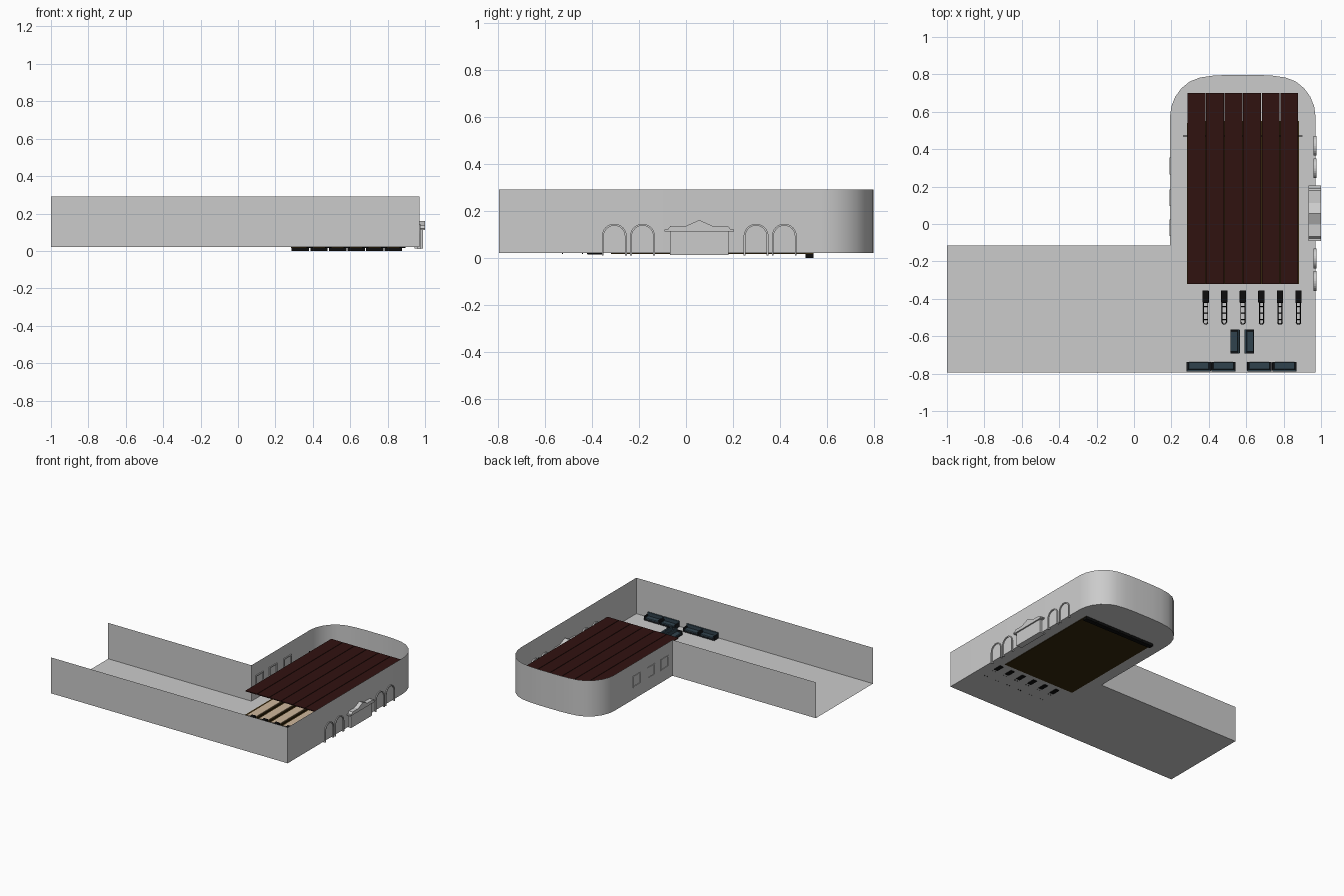
import bpy, bmesh, math

if "Cube" in bpy.data.objects:
    bpy.data.objects.remove(bpy.data.objects["Cube"])

def mat(name, c):
    m = bpy.data.materials.new(name)
    m.diffuse_color = (*c, 1)
    m.use_nodes = True
    m.node_tree.nodes["Principled BSDF"].inputs["Base Color"].default_value = m.diffuse_color
    return m

RED = mat("dark_red", (0.03, 0.006, 0.005))
WOOD = mat("pale_wood", (0.62, 0.47, 0.33))
BROWN = mat("dark_brown", (0.035, 0.02, 0.004))
BLACK = mat("black", (0.004, 0.004, 0.004))
BLUE = mat("slate_blue", (0.03, 0.055, 0.075))
FRAME = mat("couch_frame", (0.01, 0.012, 0.015))

def finish(name, bm, m=None):
    bmesh.ops.recalc_face_normals(bm, faces=bm.faces)
    me = bpy.data.meshes.new(name)
    bm.to_mesh(me)
    bm.free()
    o = bpy.data.objects.new(name, me)
    bpy.context.collection.objects.link(o)
    if m:
        me.materials.append(m)
    return o

def box(name, x0, x1, y0, y1, z0, z1, m=None, bevel=0):
    bm = bmesh.new()
    bmesh.ops.create_cube(bm, size=1)
    for v in bm.verts:
        v.co = ((x0 + x1) / 2 + v.co.x * (x1 - x0),
                (y0 + y1) / 2 + v.co.y * (y1 - y0),
                (z0 + z1) / 2 + v.co.z * (z1 - z0))
    if bevel:
        bmesh.ops.bevel(bm, geom=bm.edges[:], offset=bevel, segments=2, affect='EDGES', profile=0.5)
    return finish(name, bm, m)

def extrude_x(name, pts, x0, x1, m=None):
    """Solid from a (y, z) profile."""
    bm = bmesh.new()
    f = bm.faces.new([bm.verts.new((x0, y, z)) for y, z in pts])
    r = bmesh.ops.extrude_face_region(bm, geom=[f])
    for v in r['geom']:
        if isinstance(v, bmesh.types.BMVert):
            v.co.x = x1
    return finish(name, bm, m)

def smooth(o):
    bpy.ops.object.select_all(action='DESELECT')
    o.select_set(True)
    bpy.context.view_layer.objects.active = o
    bpy.ops.object.shade_smooth_by_angle(angle=math.radians(40))

# Room shell: L-shaped floor and thin walls, open at the left end
right = [(0.97, 0.58), (0.963, 0.63), (0.943, 0.68), (0.91, 0.725),
         (0.865, 0.762), (0.81, 0.783), (0.74, 0.793), (0.66, 0.797)]
left = [(1.163 - x, y) for x, y in reversed(right)]
outline = [(-1, -0.795), (0.97, -0.795)] + right + left + [(0.193, -0.115), (-1, -0.115)]
bm = bmesh.new()
bm.faces.new([bm.verts.new((x, y, 0.02)) for x, y in outline])
finish("floor", bm)
bm = bmesh.new()
lo = [bm.verts.new((x, y, 0.02)) for x, y in outline]
hi = [bm.verts.new((x, y, 0.29)) for x, y in outline]
for i in range(len(outline) - 1):
    bm.faces.new((lo[i], lo[i + 1], hi[i + 1], hi[i]))
smooth(finish("walls", bm))

# Lanes, gutters, overhead panels and ball returns
X0, STEP = 0.284, 0.0993
box("lane_base", X0, X0 + 6 * STEP, -0.32, 0.54, 0.016, 0.021, BROWN)
for i in range(6):
    a = X0 + i * STEP
    b = a + STEP
    box("lane", a + 0.018, b - 0.018, -0.32, 0.51, 0.0205, 0.024, WOOD)
    box("lane_divider", b - 0.003, b + 0.003, -0.32, 0.55, 0.0205, 0.026, BROWN)
    box("overhead_panel", a + 0.002, b - 0.002, -0.32, 0.70, 0.197, 0.203, RED)
    box("pin_pit", a + 0.003, b - 0.003, 0.508, 0.542, 0.0, 0.03, BLACK)
    # ball return: hood plus an open rack with a rounded end
    c = b
    box("return_hood", c - 0.017, c + 0.017, -0.422, -0.355, 0.015, 0.06, BLACK, 0.004)
    cu = bpy.data.curves.new("return_rack", 'CURVE')
    cu.dimensions = '3D'
    cu.bevel_depth = 0.0025
    cu.bevel_resolution = 1
    def path(pts):
        s = cu.splines.new('POLY')
        s.points.add(len(pts) - 1)
        for p, q in zip(s.points, pts):
            p.co = (*q, 1)
    arc = [(c + 0.011 * math.cos(t * math.pi / 8), -0.525 - 0.011 * math.sin(t * math.pi / 8), 0.045)
           for t in range(9)]
    path([(c + 0.011, -0.42, 0.045)] + arc + [(c - 0.011, -0.42, 0.045)])
    for y in (-0.44, -0.475, -0.51):
        path([(c - 0.011, y, 0.042), (c + 0.011, y, 0.042)])
    for y in (-0.44, -0.525):
        for s in (-1, 1):
            path([(c + s * 0.011, y, 0.045), (c + s * 0.011, y, 0.017)])
    o = bpy.data.objects.new("return_rack", cu)
    bpy.context.collection.objects.link(o)
    cu.materials.append(BLACK)
box("cross_bar", 0.262, 0.9, 0.467, 0.473, 0.185, 0.191, BLACK)

# Couches, built along x facing +y then turned
def couch(cx, cy, rot):
    parts = [box("couch_base", -0.064, 0.064, -0.025, 0.025, 0.021, 0.032, FRAME),
             box("couch_back", -0.064, 0.064, -0.026, -0.014, 0.03, 0.066, BLUE, 0.003)]
    for s in (-1, 1):
        parts.append(box("couch_arm", s * 0.06 - 0.005, s * 0.06 + 0.005, -0.02, 0.025, 0.022, 0.052, FRAME, 0.002))
    parts.append(box("couch_seat", -0.054, 0.054, -0.014, 0.024, 0.03, 0.042, BLUE, 0.003))
    for p in parts:
        p.location = (cx, cy, 0)
        p.rotation_euler.z = rot

for x in (0.346, 0.478, 0.67, 0.804):
    couch(x, -0.763, 0)
couch(0.54, -0.628, math.pi / 2)
couch(0.616, -0.628, -math.pi / 2)

# Arched frames on the right wall
def arch(yc, r):
    return ([(yc - r, 0.01)] +
            [(yc - r * math.cos(t * math.pi / 12), 0.092 + r * math.sin(t * math.pi / 12)) for t in range(13)] +
            [(yc + r, 0.01)])

for yc in (-0.305, -0.185, 0.298, 0.418):
    a, b = arch(yc, 0.053), arch(yc, 0.045)
    bm = bmesh.new()
    va, vb = [[[bm.verts.new((x, y, z)) for y, z in p] for x in (0.961, 0.977)] for p in (a, b)]
    n = len(a)
    for i in range(n - 1):
        for q, w in ((va[0], va[1]), (vb[0], vb[1]), (va[0], vb[0]), (va[1], vb[1])):
            bm.faces.new((q[i], q[i + 1], w[i + 1], w[i]))
    for i in (0, n - 1):
        bm.faces.new((va[0][i], va[1][i], vb[1][i], vb[0][i]))
    finish("arch_frame", bm)

# Entrance portal with cornice and pediment
box("portal_body", 0.945, 0.99, -0.068, 0.18, 0.013, 0.115)
extrude_x("portal_pediment", [(-0.092, 0.112), (0.205, 0.112), (0.205, 0.121), (0.19, 0.121), (0.178, 0.136),
                              (0.112, 0.136), (0.056, 0.161), (0.0, 0.136), (-0.066, 0.136),
                              (-0.078, 0.121), (-0.092, 0.121)], 0.934, 1.0)

# Window frames on the inner left wall
for yc in (-0.02, 0.14, 0.31):
    for s in (-1, 1):
        y = yc + s * 0.041
        box("window_side", 0.189, 0.199, y - 0.004, y + 0.004, 0.11, 0.195)
        z = 0.1525 + s * 0.0385
        box("window_rail", 0.189, 0.199, yc - 0.037, yc + 0.037, z - 0.004, z + 0.004)
